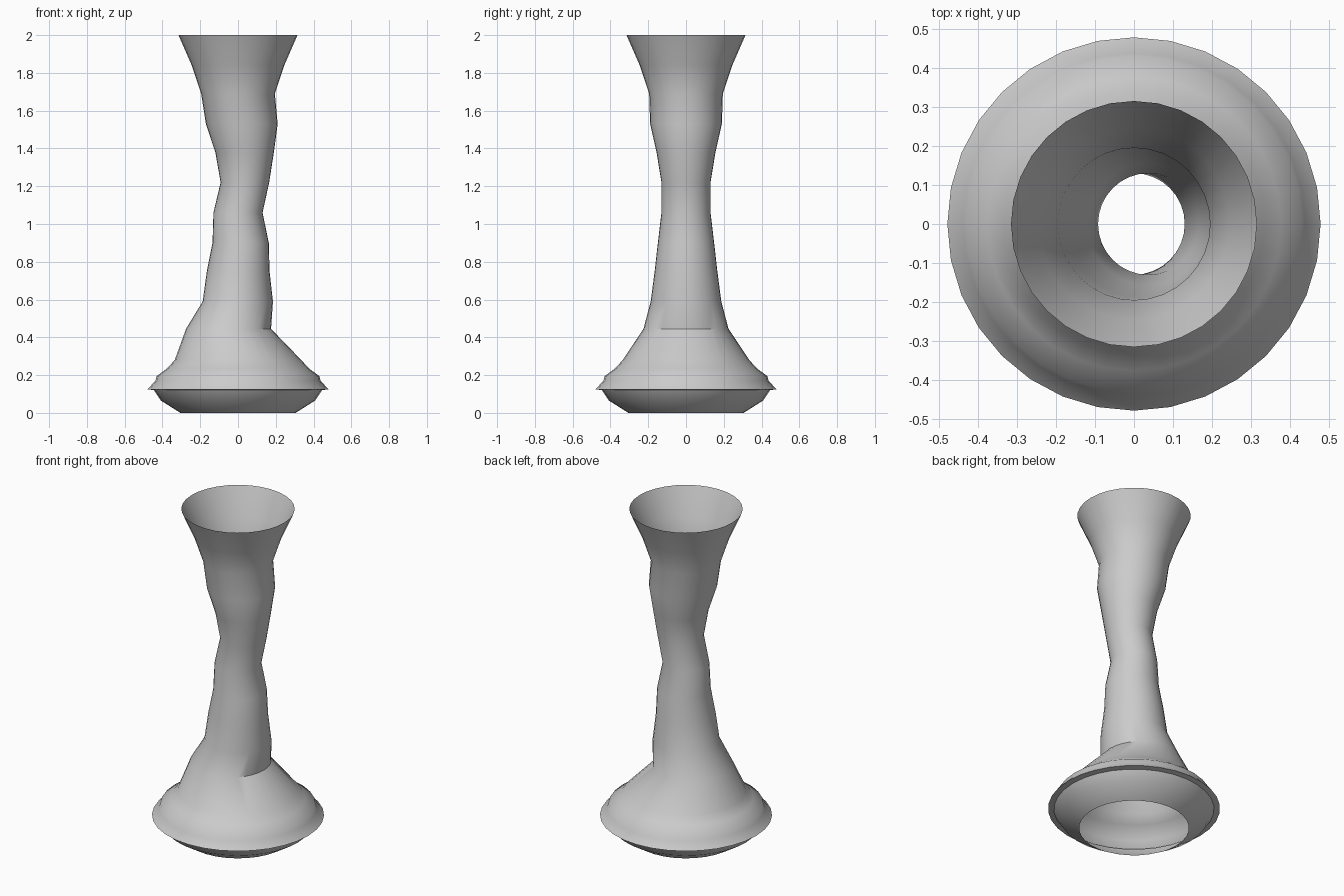
import bpy, bmesh
from math import pi, cos, sin, radians

# vase rings: height, left x, right x, depth radius
RINGS = [
    (0.00, -0.305, 0.305, 0.305), (0.065, -0.408, 0.408, 0.408),
    (0.12, -0.445, 0.445, 0.445), (0.125, -0.478, 0.478, 0.478),
    (0.17, -0.438, 0.438, 0.438), (0.195, -0.43, 0.43, 0.43),
    (0.235, -0.376, 0.376, 0.376), (0.28, -0.335, 0.335, 0.335),
    (0.445, -0.275, 0.175, 0.225), (0.59, -0.187, 0.185, 0.187),
    (0.75, -0.165, 0.167, 0.166), (0.90, -0.135, 0.163, 0.149),
    (1.06, -0.13, 0.13, 0.13), (1.22, -0.092, 0.165, 0.13),
    (1.38, -0.12, 0.19, 0.156), (1.53, -0.17, 0.21, 0.19),
    (1.69, -0.195, 0.195, 0.195), (1.84, -0.245, 0.245, 0.245),
    (2.00, -0.315, 0.315, 0.315),
]
SIDES = 32

# open single-walled body, lofted ring to ring
bm = bmesh.new()
loops = []
for z, left, right, depth in RINGS:
    cx, rx = (left + right) / 2, (right - left) / 2
    loops.append([bm.verts.new((cx + rx * cos(2 * pi * i / SIDES),
                                depth * sin(2 * pi * i / SIDES), z))
                  for i in range(SIDES)])
for low, high in zip(loops, loops[1:]):
    for i in range(SIDES):
        j = (i + 1) % SIDES
        bm.faces.new((low[i], low[j], high[j], high[i]))

mesh = bpy.data.meshes.new("vase_body")
bm.to_mesh(mesh)
bm.free()
vase = bpy.data.objects.new("vase_body", mesh)
bpy.context.collection.objects.link(vase)

# soft shading with a crisp lip
bpy.context.view_layer.objects.active = vase
vase.select_set(True)
bpy.ops.object.shade_smooth_by_angle(angle=radians(40))
